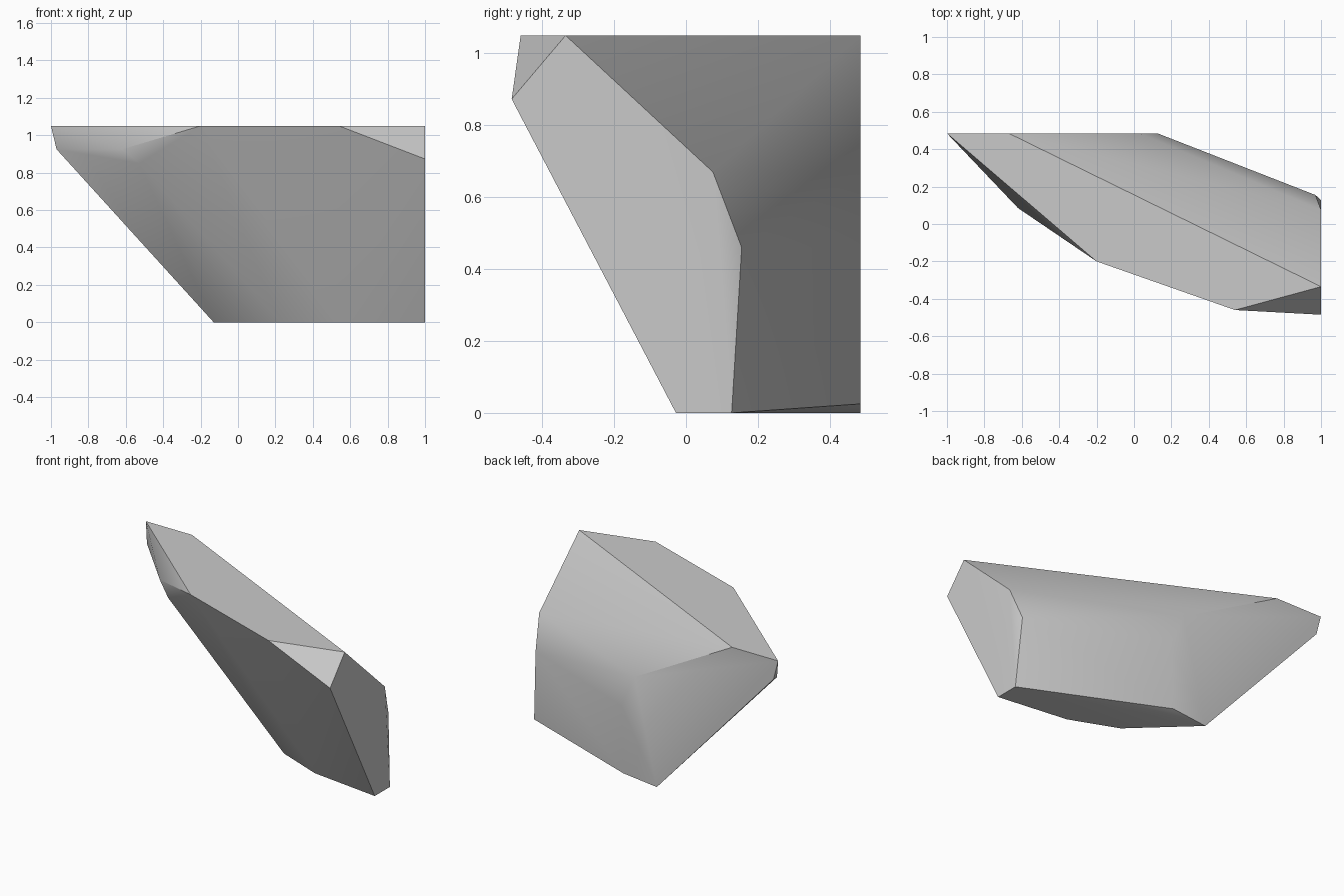
import bpy
import bmesh
import math

# Remove the default object only
default = bpy.data.objects.get("Cube")
if default:
    bpy.data.objects.remove(default, do_unlink=True)

TOP, BACK, SIDE = 1.05, 0.485, 1.0


def make_material(name, color):
    mat = bpy.data.materials.new(name)
    mat.use_nodes = True
    mat.diffuse_color = color
    mat.node_tree.nodes["Principled BSDF"].inputs["Base Color"].default_value = color
    return mat


# Corner groups, each lying on one cut of the boulder
top_corners = [(x, y, TOP) for x, y in
               ((-1, BACK), (-.67, BACK), (SIDE, -.335), (.54, -.46), (-.2, -.2))]
base_corners = [(x, y, 0) for x, y in
                ((-.13, BACK), (.225, .15), (.53, .03), (SIDE, -.028), (SIDE, .127))]
back_corners = [(x, BACK, z) for x, z in
                ((-.967, .922), (.03, .67), (.125, .46), (.11, .025))]
side_corners = [(SIDE, y, z) for y, z in ((-BACK, .873), (.075, .67))]
loose_corners = [(.97, .155, .46), (-.97, .453, .925), (-.62, .085, .925), (-.528, .039, .85)]

# Boulder body: wrap the corners in a faceted shell
bm = bmesh.new()
for corner in top_corners + base_corners + back_corners + side_corners + loose_corners:
    bm.verts.new(corner)
bmesh.ops.convex_hull(bm, input=bm.verts[:])
unused = [v for v in bm.verts if not v.link_faces]
bmesh.ops.delete(bm, geom=unused, context="VERTS")

# Merge triangles of the flat cuts into single faces
bmesh.ops.dissolve_limit(bm, angle_limit=math.radians(1),
                         verts=bm.verts[:], edges=bm.edges[:])
bmesh.ops.recalc_face_normals(bm, faces=bm.faces[:])

mesh = bpy.data.meshes.new("boulder")
bm.to_mesh(mesh)
bm.free()
boulder = bpy.data.objects.new("boulder", mesh)
bpy.context.collection.objects.link(boulder)
mesh.materials.append(make_material("stone grey", (0.59, 0.59, 0.59, 1)))

# Soft shading across shallow folds, crisp chipped edges
bpy.ops.object.select_all(action="DESELECT")
boulder.select_set(True)
bpy.context.view_layer.objects.active = boulder
bpy.ops.object.shade_smooth_by_angle(angle=math.radians(30))
